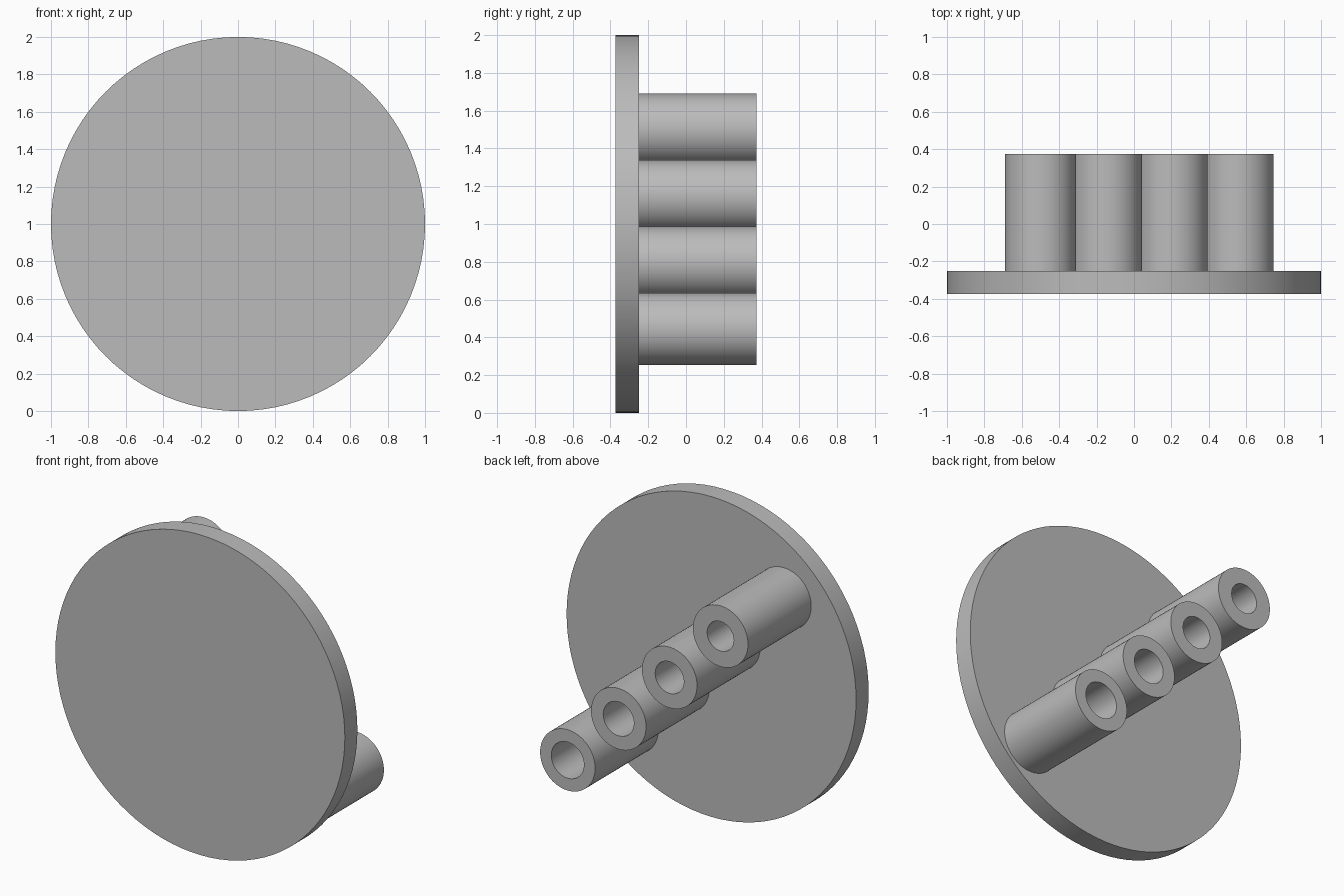
import bpy, bmesh, math

cube = bpy.data.objects.get("Cube")
if cube:
    bpy.data.objects.remove(cube, do_unlink=True)

grey = bpy.data.materials.new("plain grey")
grey.use_nodes = True
GREY = (0.5, 0.5, 0.5, 1)
grey.diffuse_color = GREY
grey.node_tree.nodes["Principled BSDF"].inputs["Base Color"].default_value = GREY

CENTRE_Z = 1.0
FRONT, PLATE_BACK, TUBE_END = -0.374, -0.25, 0.374


def lathe(name, profile, x, z, sides, closed):
    """Turn a (radius, y) profile around an axis along y."""
    bm = bmesh.new()
    verts = [bm.verts.new((r, y, 0)) for r, y in profile]
    edges = [bm.edges.new(pair) for pair in zip(verts, verts[1:])]
    if closed:
        edges.append(bm.edges.new((verts[-1], verts[0])))
    bmesh.ops.spin(bm, geom=verts + edges, cent=(0, 0, 0), axis=(0, 1, 0),
                   angle=math.tau, steps=sides, use_duplicate=False)
    bmesh.ops.remove_doubles(bm, verts=bm.verts, dist=0.0001)
    bmesh.ops.recalc_face_normals(bm, faces=bm.faces)
    mesh = bpy.data.meshes.new(name)
    bm.to_mesh(mesh)
    bm.free()
    mesh.materials.append(grey)
    obj = bpy.data.objects.new(name, mesh)
    obj.location = (x, 0, z)
    bpy.context.collection.objects.link(obj)
    bpy.ops.object.select_all(action="DESELECT")
    obj.select_set(True)
    bpy.context.view_layer.objects.active = obj
    bpy.ops.object.shade_smooth_by_angle(angle=math.radians(30))
    return obj


# Round base plate
lathe("base_plate", [(0, FRONT), (1, FRONT), (1, PLATE_BACK), (0, PLATE_BACK)],
      0, CENTRE_Z, 96, False)

# Diagonal row of tubes, bores growing towards the lower left end
OUTER, STEP, SINK = 0.19, 0.352, 0.01
for i in range(4):
    bore = 0.092 + 0.007 * i
    base = PLATE_BACK - SINK
    lathe(f"tube_{i + 1}",
          [(OUTER, base), (OUTER, TUBE_END), (bore, TUBE_END), (bore, base)],
          -0.5 + STEP * i, 1.5 - STEP * i, 64, True)
